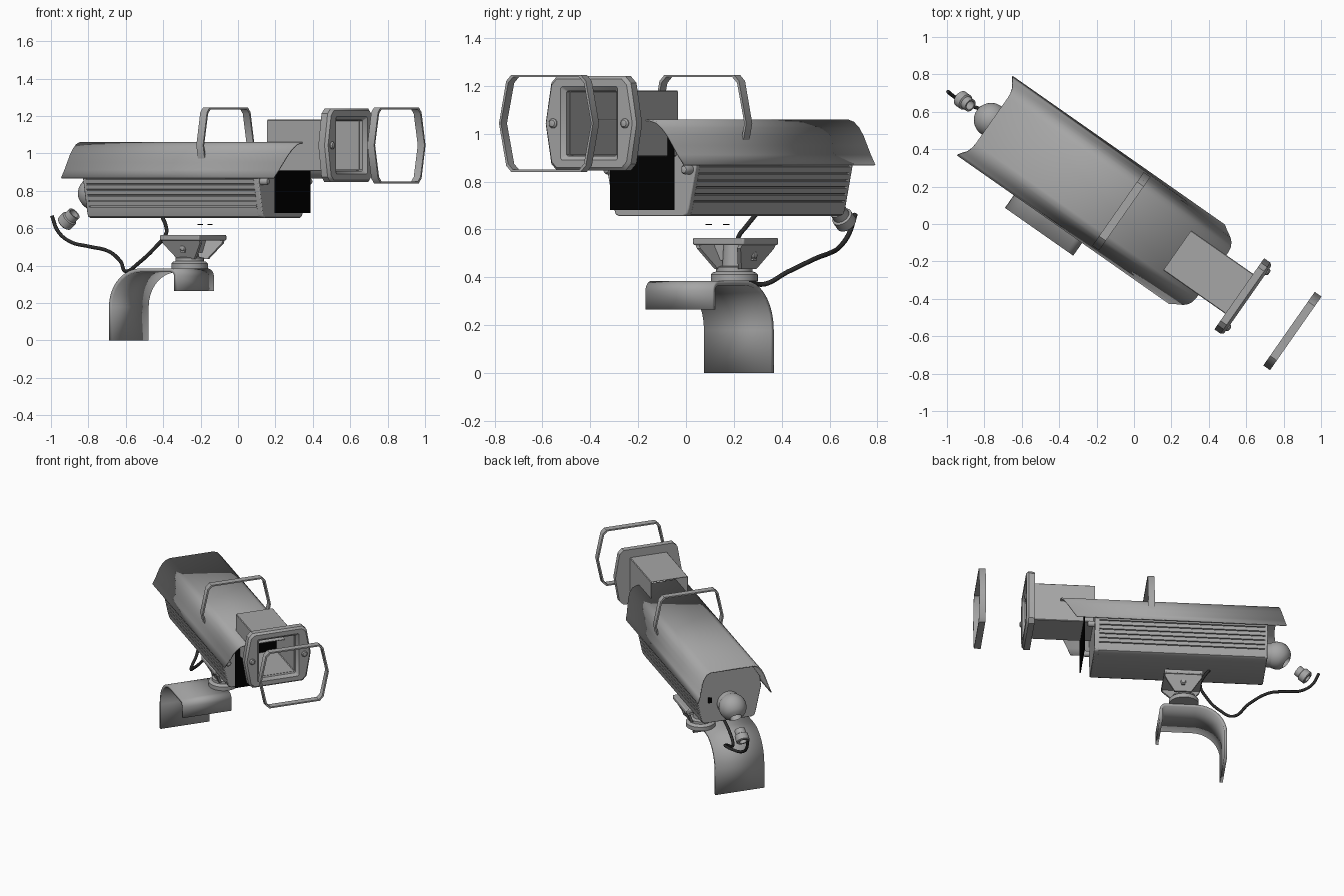
import bpy, bmesh, math
from mathutils import Matrix, Vector

cube = bpy.data.objects.get("Cube")
if cube:
    bpy.data.objects.remove(cube, do_unlink=True)

# The camera points along local +X; this turns it into place
PLACE = Matrix.Rotation(math.radians(-35), 4, 'Z') @ Matrix.Translation((0, 0.017, 0))


def material(name, value):
    m = bpy.data.materials.new(name)
    m.use_nodes = True
    color = (value, value, value, 1)
    m.diffuse_color = color
    m.node_tree.nodes["Principled BSDF"].inputs["Base Color"].default_value = color
    return m


GREY = material("housing grey", 0.38)
BLACK = material("glass black", 0.0)
DARK = material("cable dark grey", 0.025)


def loft(name, rings, mat=GREY, closed=True, wrap=False, caps=True, local=None,
         thick=0, bevel=0, angle=35):
    """Skin a list of equal rings; wrap joins the last ring to the first."""
    bm = bmesh.new()
    vs = [[bm.verts.new(p) for p in ring] for ring in rings]
    n = len(vs[0])
    for i in range(len(vs) if wrap else len(vs) - 1):
        a, b = vs[i], vs[(i + 1) % len(vs)]
        for j in range(n if closed else n - 1):
            k = (j + 1) % n
            bm.faces.new((a[j], a[k], b[k], b[j]))
    if caps and closed and not wrap:
        bm.faces.new(vs[0])
        bm.faces.new(vs[-1])
    bmesh.ops.recalc_face_normals(bm, faces=bm.faces)
    me = bpy.data.meshes.new(name)
    bm.to_mesh(me)
    bm.free()
    for f in me.polygons:
        f.use_smooth = True
    me.set_sharp_from_angle(angle=math.radians(angle))
    me.materials.append(mat)
    ob = bpy.data.objects.new(name, me)
    bpy.context.collection.objects.link(ob)
    ob.matrix_world = PLACE @ (local or Matrix())
    if thick:
        s = ob.modifiers.new("thickness", 'SOLIDIFY')
        s.thickness, s.offset = thick, 0
    if bevel:
        b = ob.modifiers.new("rounding", 'BEVEL')
        b.width, b.segments = bevel, 2
    return ob


def lathe(name, profile, loc, axis=(0, 0, 1), mat=GREY, wrap=False, sides=28):
    turn = Vector(axis).to_track_quat('Z', 'Y').to_matrix().to_4x4()
    rings = [[(r * math.cos(2 * math.pi * i / sides), r * math.sin(2 * math.pi * i / sides), h)
              for i in range(sides)] for r, h in profile]
    return loft(name, rings, mat, wrap=wrap, local=Matrix.Translation(loc) @ turn)


def box(name, x, y, z, mat=GREY, bevel=0):
    ring = [(x[0], y[0]), (x[1], y[0]), (x[1], y[1]), (x[0], y[1])]
    return loft(name, [[(a, b, h) for a, b in ring] for h in z], mat, bevel=bevel)


def mirrored(half):
    """Close a right-hand half outline, bottom to top, with its mirror."""
    return half + [(-y, z) for y, z in reversed(half)]


def section(x, outline):
    return [(x, y, z) for y, z in outline]


def hexagon(mid, top, h, c, zc=1.043):
    """Six-sided outline with clipped corners, widest at mid height."""
    half = [(top - c, -h), (top, c - h), (mid, 0), (top, h - c), (top - c, h)]
    return [(y, z + zc) for y, z in mirrored(half)]


# Ribbed housing and its smooth end caps
low, high = Vector((0.192, 0.69)), Vector((0.23, 0.868))
ribs = []
for k in range(6):
    for t, d in ((0, 0), (0.78, 0), (0.82, 0.01), (0.96, 0.01)):
        p = low.lerp(high, (k + t) / 6)
        ribs.append((p.x - d, p.y))
foot = [(0.165, 0.655), (0.183, 0.663)]
crown = [(0.23, 0.868), (0.222, 0.94), (0.165, 1.03)]
ribbed = mirrored(foot + ribs + crown)
smooth = mirrored(foot + [tuple(low)] + crown)
loft("housing_body", [section(-0.85, ribbed), section(0.25, ribbed)])
loft("front_cap", [section(0.245, smooth), section(0.28, smooth)], bevel=0.006)
loft("rear_cap", [section(-0.865, smooth), section(-0.845, smooth)], bevel=0.005)

# Dark front glass
glass = mirrored([(0.163, 0.68), (0.163, 0.96), (0.13, 1.02)])
loft("front_glass", [section(0.34, glass), section(0.346, glass)], BLACK)

# Curved sun shield, its ends slanting with height
half = [(0.256, 0.868), (0.24, 0.91), (0.228, 0.95), (0.216, 0.99), (0.2, 1.022),
        (0.178, 1.046), (0.15, 1.056)]
shield = mirrored(half)


def slanted(bottom, top):
    return [(bottom + (top - bottom) * (z - 0.868) / 0.188, y, z) for y, z in shield]


loft("sun_shield", [slanted(-0.985, -0.94), slanted(0.4, 0.5)], closed=False,
     thick=0.008, angle=40)

# Square hollow tube in front
outer, inner = hexagon(0.13, 0.13, 0.138, 0.004), hexagon(0.126, 0.126, 0.134, 0.004)
loft("front_tube", [section(0.27, outer), section(0.69, outer),
                    section(0.69, inner), section(0.27, inner)], wrap=True)

# Window bezel with a sloped inner lip and two screws
loft("window_bezel", [section(0.675, hexagon(0.232, 0.203, 0.197, 0.028)),
                      section(0.715, hexagon(0.232, 0.203, 0.197, 0.028)),
                      section(0.73, hexagon(0.22, 0.191, 0.185, 0.025)),
                      section(0.73, hexagon(0.146, 0.146, 0.154, 0.008)),
                      section(0.712, hexagon(0.128, 0.128, 0.136, 0.006)),
                      section(0.675, hexagon(0.128, 0.128, 0.136, 0.006))], wrap=True)
button = [(0.02, 0), (0.02, 0.006), (0.014, 0.013), (0.005, 0.015)]
for side in (-1, 1):
    lathe("bezel_screw", button, (0.728, side * 0.183, 1.043), (1, 0, 0))
    lathe("front_cap_screw", [(0.02, 0), (0.02, 0.04), (0.014, 0.05), (0.004, 0.053)],
          (0.275, side * 0.198, 0.85), (1, 0, 0))

# Thin gasket frames, one floating in front and one round the shield
for name, x in (("front_gasket", 1.0), ("shield_gasket", -0.116)):
    rim, hole = hexagon(0.24, 0.203, 0.203, 0.026), hexagon(0.23, 0.193, 0.193, 0.024)
    loft(name, [section(x, rim), section(x + 0.044, rim),
                section(x + 0.044, hole), section(x, hole)], wrap=True)

# Rear cable dome with a tilted socket, loose nut, and keyhole
down_back = (-0.77, 0, -0.64)
R = 0.092
dome = [(R * math.sin(math.radians(a)), -R * math.cos(math.radians(a)))
        for a in range(4, 148, 12)]
dome += [(0.04, 0.08), (0.04, 0.03)]
lathe("cable_dome", dome, (-0.945, 0, 0.785), down_back)
lathe("dome_neck", [(0.08, 0), (0.08, 0.06)], (-0.86, 0, 0.785), (-1, 0, 0))
lathe("cable_nut", [(0.036, -0.045), (0.036, -0.01), (0.045, -0.005), (0.045, 0.038),
                    (0.04, 0.043), (0.026, 0.043), (0.026, -0.045)],
      (-1.115, 0, 0.65), down_back, wrap=True)
box("keyhole", (-0.87, -0.864), (0.118, 0.142), (0.8, 0.84), BLACK)

# Swivel mount: plate, tapered cheeks, pivot and round base
MX, MY = -0.315, 0.015
box("mount_plate", (MX - 0.128, MX + 0.128), (MY - 0.13, MY + 0.13), (0.535, 0.565),
    bevel=0.006)
trapezoid = [(-0.122, 0.54), (0.122, 0.54), (0.122, 0.52), (0.055, 0.435),
             (-0.055, 0.435), (-0.122, 0.52)]
for side in (-1, 1):
    rings = []
    for shift in (-0.009, 0.009):
        # cheeks lean inward toward the pivot
        rings.append([(MX + a, MY + side * (0.06 + (z - 0.435) * 0.5) + shift, z)
                      for a, z in trapezoid])
    loft("mount_cheek", rings)
    lathe("pivot_bolt", button, (MX, MY + side * 0.09, 0.495), (0, side, 0))
box("mount_web", (MX - 0.012, MX + 0.012), (MY - 0.1, MY + 0.1), (0.47, 0.54))
lathe("swivel_neck", [(0.098, 0.384), (0.098, 0.412), (0.09, 0.42), (0.076, 0.424),
                      (0.076, 0.442), (0.05, 0.448), (0.045, 0.54)], (-0.328, 0, 0))

# Arched support band
band = [(-0.605, 0), (-0.605, 0.18)]
for a in range(170, 89, -10):
    t = math.radians(a)
    band.append((-0.41 + 0.195 * math.cos(t), 0.18 + 0.195 * math.sin(t)))
for a in range(90, -1, -15):
    t = math.radians(a)
    band.append((-0.212 + 0.033 * math.cos(t), 0.342 + 0.033 * math.sin(t)))
band.append((-0.179, 0.265))
loft("support_band", [[(x, y, z) for x, z in band] for y in (-0.342, 0)],
     closed=False, thick=0.02)

# Two small loose washers under the housing
for y in (-0.055, 0.035):
    lathe("loose_washer", [(0.014, 0), (0.014, 0.004)], (-0.22, y, 0.618), mat=BLACK)

# Hanging cable
path = [(-0.995, 0.708, 0.665), (-0.96, 0.68, 0.58), (-0.89, 0.64, 0.525),
        (-0.8, 0.605, 0.503), (-0.7, 0.545, 0.48), (-0.63, 0.43, 0.425),
        (-0.595, 0.31, 0.37), (-0.53, 0.25, 0.415), (-0.44, 0.215, 0.5),
        (-0.385, 0.22, 0.57), (-0.385, 0.25, 0.61), (-0.405, 0.29, 0.66)]
curve = bpy.data.curves.new("cable", 'CURVE')
curve.dimensions = '3D'
curve.bevel_depth = 0.01
curve.bevel_resolution = 2
curve.use_fill_caps = True
spline = curve.splines.new('BEZIER')
spline.bezier_points.add(len(path) - 1)
for point, co in zip(spline.bezier_points, path):
    point.co = co
    point.handle_left_type = point.handle_right_type = 'AUTO'
curve.materials.append(DARK)
bpy.context.collection.objects.link(bpy.data.objects.new("cable", curve))
